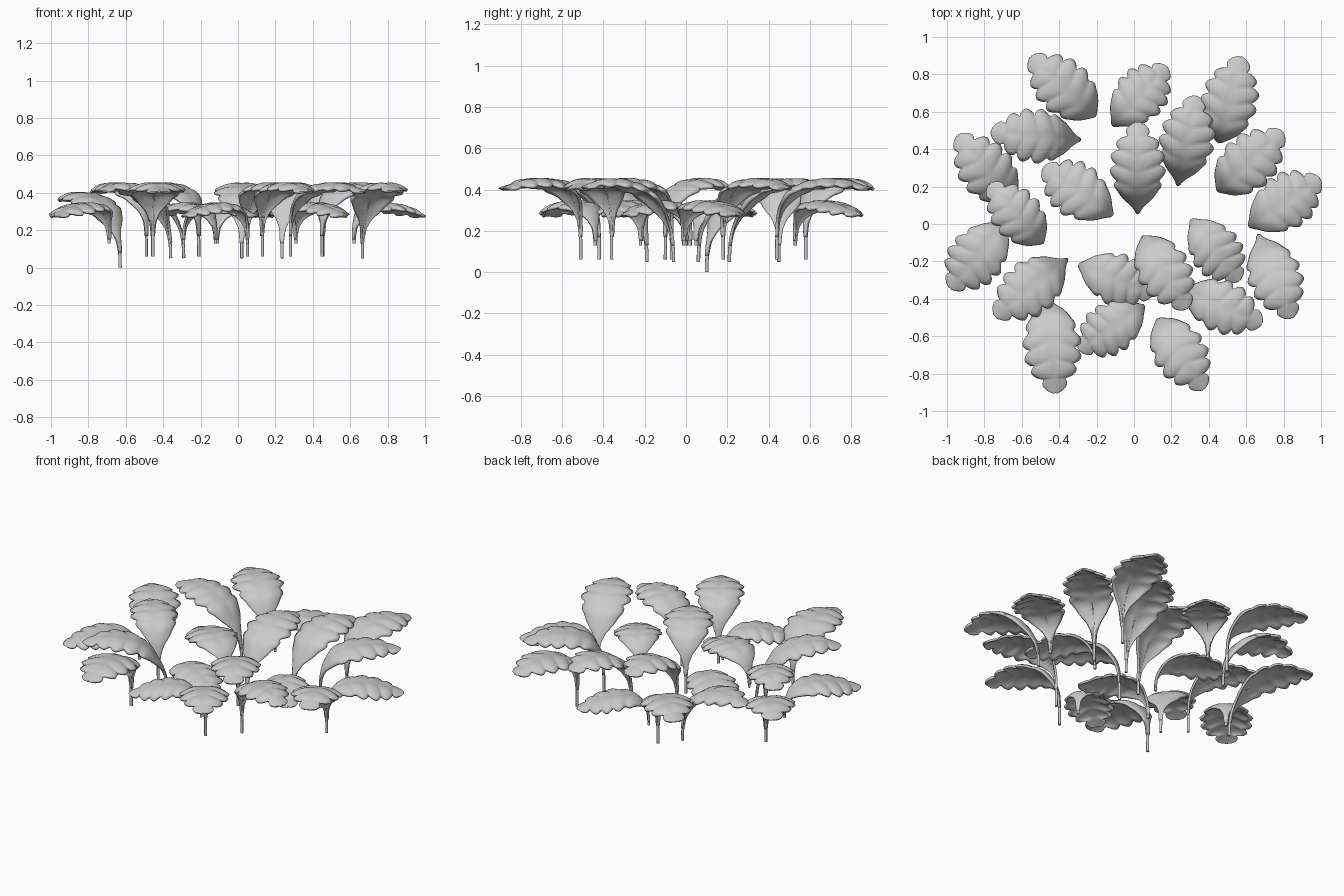
import bpy, bmesh, math
from mathutils import Vector

cube = bpy.data.objects.get("Cube")
if cube:
    bpy.data.objects.remove(cube, do_unlink=True)

GREY = (0.6, 0.6, 0.6, 1)
mat = bpy.data.materials.new("leaf grey")
mat.use_nodes = True
mat.diffuse_color = GREY
bsdf = next(n for n in mat.node_tree.nodes if n.type == 'BSDF_PRINCIPLED')
bsdf.inputs["Base Color"].default_value = GREY
bsdf.inputs["Roughness"].default_value = 0.7


def smooth_path(pts, steps=10):
    """Catmull-Rom curve through the side profile of stem and leaf."""
    p = [Vector(q) for q in pts]
    p = [2 * p[0] - p[1]] + p + [2 * p[-1] - p[-2]]
    out = []
    for i in range(1, len(p) - 2):
        a, b, c, d = p[i - 1:i + 3]
        for k in range(steps):
            t = k / steps
            out.append(0.5 * (2 * b + (c - a) * t + (2 * a - 5 * b + 4 * c - d) * t * t
                              + (3 * b - a - 3 * c + d) * t ** 3))
    return out + [p[-2]]


def walker(path):
    """Return (total length, function giving point and normal at a distance)."""
    cum = [0.0]
    for a, b in zip(path, path[1:]):
        cum.append(cum[-1] + (b - a).length)

    def at(s):
        s = max(0.0, min(cum[-1], s))
        i = 0
        while i < len(path) - 2 and cum[i + 1] < s:
            i += 1
        f = (s - cum[i]) / (cum[i + 1] - cum[i])
        # tangent blended with the next segment keeps the surface smooth
        d = (path[i + 1] - path[i]).normalized()
        e = (path[min(i + 2, len(path) - 1)] - path[min(i + 1, len(path) - 2)]).normalized()
        d = d.lerp(e, f).normalized()
        return path[i].lerp(path[i + 1], f), Vector((-d.y, d.x))
    return cum[-1], at


# half width along the blade
WIDTH = [(0, .008), (.12, .015), (.2, .035), (.28, .08), (.36, .118), (.5, .145),
         (.65, .14), (.78, .112), (.87, .068)]


def lobe(t):
    return abs(math.sin((t - .30) / .1425 * math.pi)) ** 0.6 if .30 < t < .87 else 0.0


def half_width(t):
    if t >= .87:                                   # round end lobe
        q = (t - .87) / .13
        return .003 + .046 * (1 + .25 * math.sin(q * math.pi)) * math.sqrt(max(0, 1 - q ** 4))
    for (a, wa), (b, wb) in zip(WIDTH, WIDTH[1:]):
        if t <= b:
            w = wa + (wb - wa) * (t - a) / (b - a)
            break
    depth = .28 * max(0, min(1, (t - .30) / .08))
    return w * (1 - depth * (1 - lobe(t)))


def blade_mesh(name, path, start):
    total, at = walker(path)
    span = total - start
    rows, cols = 60, 6
    bm = bmesh.new()
    grid = []
    for i in range(rows + 1):
        t = math.sin(math.pi / 2 * i / rows)
        w = half_width(t)
        lean = .35 * max(0, min(1, (t - .15) / .2)) * max(0, min(1, (.95 - t) / .12))
        row = []
        for j in range(-cols, cols + 1):
            v = j / cols
            p, n = at(start + t * span + lean * w * abs(v))
            # drooping rim plus puffed lobes between the veins
            lift = -.03 * v * v * w / .13 + .007 * lobe(t) * 4 * abs(v) * (1 - abs(v))
            q = p + n * lift
            row.append(bm.verts.new((q.x, v * w, q.y)))
        grid.append(row)
    for r0, r1 in zip(grid, grid[1:]):
        for k in range(2 * cols):
            f = bm.faces.new((r0[k], r1[k], r1[k + 1], r0[k + 1]))
            f.smooth = True
    bmesh.ops.recalc_face_normals(bm, faces=bm.faces)
    me = bpy.data.meshes.new(name)
    bm.to_mesh(me)
    bm.free()
    me.materials.append(mat)
    return me


def stem_curve(name, path, start):
    total, at = walker(path)
    end = start + .45 * (total - start)
    cu = bpy.data.curves.new(name, 'CURVE')
    cu.dimensions = '3D'
    cu.bevel_depth = .0085
    cu.bevel_resolution = 2
    cu.use_fill_caps = True
    sp = cu.splines.new('POLY')
    n = 22
    sp.points.add(n)
    for i in range(n + 1):
        s = end * i / n
        p, nrm = at(s)
        p = p - nrm * .004 * (i / n)
        sp.points[i].co = (p.x, 0, p.y, 1)
        sp.points[i].radius = 1 if s < start else 1 - .6 * (s - start) / (end - start)
    sp.use_smooth = True
    cu.materials.append(mat)
    return cu


# side profiles (distance from the stem foot, height) and bare stem length
KINDS = {
    "arching": ([(0, .05), (.002, .12), (.015, .2), (.05, .285), (.1, .355), (.16, .405),
                 (.24, .435), (.32, .445), (.40, .435), (.475, .41)], .08),
    "upright": ([(0, .06), (0, .17), (.005, .26), (.025, .33), (.07, .39), (.14, .428),
                 (.23, .445), (.33, .44), (.45, .405)], .11),
    "low": ([(0, .13), (0, .18), (.01, .235), (.04, .29), (.09, .322), (.17, .338),
             (.26, .33), (.35, .305), (.43, .275)], .02),
}

# stem foot x, y and leaf tip x, y
LEAVES = {
    "arching": [(.235, .21, .33, .68), (-.29, .45, -.76, .49), (-.63, .10, -.94, .47),
                (.02, .06, .02, .54), (-.36, -.19, -.74, -.49), (.665, -.06, .84, -.50)],
    "upright": [(-.21, .58, -.55, .89), (.455, .44, .57, .89), (.45, .18, .79, .49),
                (-.49, -.10, -.77, .21), (-.455, -.42, -.42, -.90), (.05, -.07, .28, -.45),
                (.28, -.36, .68, -.53), (.13, -.51, .37, -.88)],
    "low": [(-.11, .53, .17, .84), (.62, -.01, .99, .24), (-.12, .05, -.48, .30),
            (-.69, 0, -.98, -.34), (-.29, -.22, .10, -.37), (.31, .02, .56, -.30),
            (.05, -.44, -.29, -.67)],
}

for kind, (profile, start) in KINDS.items():
    path = smooth_path(profile)
    blade = blade_mesh(kind + "_leaf_blade", path, start)
    stem = stem_curve(kind + "_leaf_stem", path, start)
    reach = profile[-1][0]
    for i, (x0, y0, x1, y1) in enumerate(LEAVES[kind], 1):
        size = math.hypot(x1 - x0, y1 - y0) / reach
        for part, data in (("leaf", blade), ("stem", stem)):
            ob = bpy.data.objects.new(f"{kind}_{part}_{i}", data)
            bpy.context.collection.objects.link(ob)
            # one arching leaf stands a little deeper than the rest
            ob.location = (x0, y0, -.05 if (kind, i) == ("arching", 3) else 0)
            ob.rotation_euler = (0, 0, math.atan2(y1 - y0, x1 - x0))
            ob.scale = (size, size, 1)
            if part == "leaf":
                sol = ob.modifiers.new("thickness", 'SOLIDIFY')
                sol.thickness = .014
                sol.offset = 0
